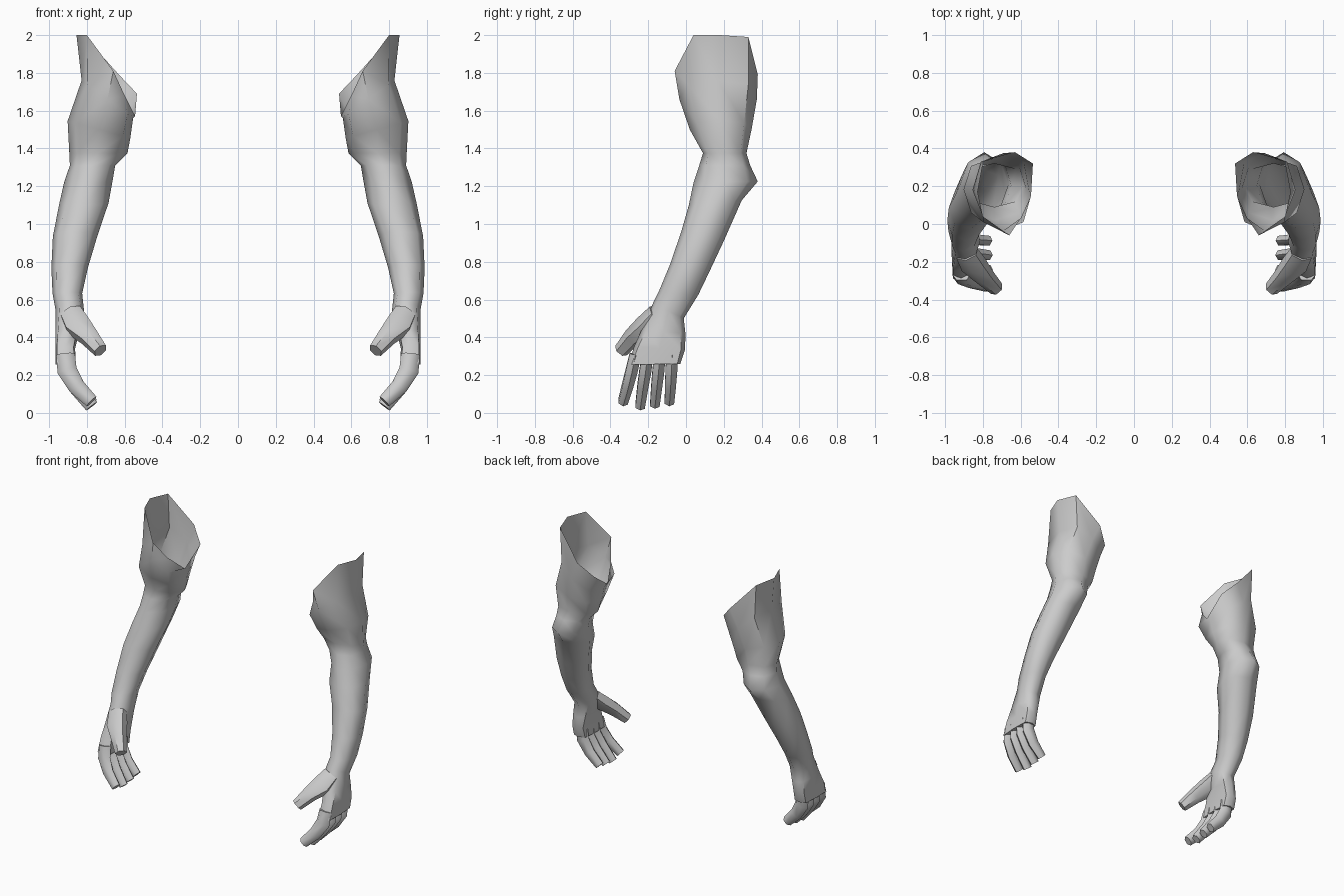
import bpy, bmesh, math
from mathutils import Vector

if "Cube" in bpy.data.objects:
    bpy.data.objects.remove(bpy.data.objects["Cube"])

skin = bpy.data.materials.new("light grey")
skin.diffuse_color = (0.6, 0.6, 0.6, 1)
skin.use_nodes = True
skin.node_tree.nodes["Principled BSDF"].inputs["Base Color"].default_value = skin.diffuse_color


def loft(name, tubes):
    """Skin each list of rings; tubes = [(rings, cap_start, cap_end), ...]."""
    bm = bmesh.new()
    for rings, cap_start, cap_end in tubes:
        vr = [[bm.verts.new(p) for p in r] for r in rings]
        n = len(vr[0])
        for a, b in zip(vr, vr[1:]):
            for i in range(n):
                j = (i + 1) % n
                bm.faces.new((a[i], a[j], b[j], b[i]))
        if cap_start:
            bm.faces.new(vr[0])
        if cap_end:
            bm.faces.new(vr[-1])
    bmesh.ops.recalc_face_normals(bm, faces=bm.faces)
    me = bpy.data.meshes.new(name)
    bm.to_mesh(me)
    bm.free()
    me.materials.append(skin)
    ob = bpy.data.objects.new(name, me)
    bpy.context.collection.objects.link(ob)
    # smooth shading and the matching part on the other side
    bpy.ops.object.select_all(action='DESELECT')
    ob.select_set(True)
    bpy.context.view_layer.objects.active = ob
    bpy.ops.object.shade_smooth_by_angle(angle=math.radians(55))
    ob.modifiers.new("mirror", 'MIRROR').use_mirror_merge = False
    return ob


def arm_ring(x0, x1, y0, y1, z_front, z_back, z_tilt=0.0, k=0.74):
    """Eight-sided ring: extents, front and back height, sideways tilt, boxiness."""
    pts = []
    for u, v in ((1, 0), (k, k), (0, 1), (-k, k), (-1, 0), (-k, -k), (0, -1), (k, -k)):
        pts.append(Vector(((x0 + x1) / 2 + u * (x1 - x0) / 2,
                           (y0 + y1) / 2 + v * (y1 - y0) / 2,
                           (z_front + z_back) / 2 + v * (z_back - z_front) / 2 + u * z_tilt)))
    return pts


def tube(path, side, n=6):
    """Rings around a path of (point, width, thickness); side = width direction."""
    pts = [Vector(p[0]) for p in path]
    rings = []
    for i, (_, w, t) in enumerate(path):
        d = (pts[min(i + 1, len(pts) - 1)] - pts[max(i - 1, 0)]).normalized()
        a = (Vector(side) - d * d.dot(Vector(side))).normalized()
        b = d.cross(a)
        rings.append([pts[i] + a * w / 2 * math.cos(q) + b * t / 2 * math.sin(q)
                      for q in (2 * math.pi * (j + 0.5) / n for j in range(n))])
    return rings


# slanted open shoulder edge
rim = [Vector(p) for p in (
    (.855, .18, 2.0), (.81, .33, 1.99), (.63, .38, 1.79), (.535, .32, 1.69),
    (.545, .15, 1.57), (.60, .03, 1.68), (.66, -.06, 1.81), (.80, .04, 2.0))]

# upper arm, elbow, forearm, wrist and palm
arm = [
    rim,
    arm_ring(.555, .828, -.035, .375, 1.66, 1.66, .10, .78),
    arm_ring(.570, .902, .02, .347, 1.50, 1.50, .045, .76),
    arm_ring(.585, .893, .09, .32, 1.375, 1.375),
    arm_ring(.650, .890, .07, .34, 1.31, 1.31),
    arm_ring(.665, .920, .04, .38, 1.22, 1.225, 0, .68),
    arm_ring(.685, .945, .015, .295, 1.10, 1.125),
    arm_ring(.745, .980, -.025, .20, .96, .91),
    arm_ring(.795, .988, -.085, .125, .785, .75),
    arm_ring(.825, .982, -.145, .065, .64, .625),
    arm_ring(.815, .965, -.175, -.012, .58, .50),
    arm_ring(.840, .967, -.235, -.003, .44, .42, 0, .78),
    arm_ring(.862, .967, -.275, -.005, .35, .335, 0, .84),
    arm_ring(.860, .965, -.305, -.03, .255, .26, 0, .88),
]
loft("arm", [(arm, False, True)])

# four curled fingers: base y, tip y, tip height
fingers = []
for yb, yt, zt in ((-.268, -.333, .06), (-.203, -.243, .035), (-.138, -.165, .045), (-.073, -.088, .06)):
    path = [((.913, yb, .31), .07, .10),
            ((.905, yb + (yt - yb) * .3, .225), .072, .105),
            ((.855, yb + (yt - yb) * .65, .14), .066, .09),
            ((.775, yt, zt), .058, .072)]
    fingers.append((tube(path, (0, 1, 0)), True, True))
loft("fingers", fingers)

# thumb reaching forward and inward
thumb = [((.885, -.155, .53), .13, .10),
         ((.85, -.215, .465), .15, .115),
         ((.79, -.28, .405), .11, .10),
         ((.728, -.343, .33), .08, .08)]
loft("thumb", [(tube(thumb, (.5, -.5, -.7)), True, True)])
